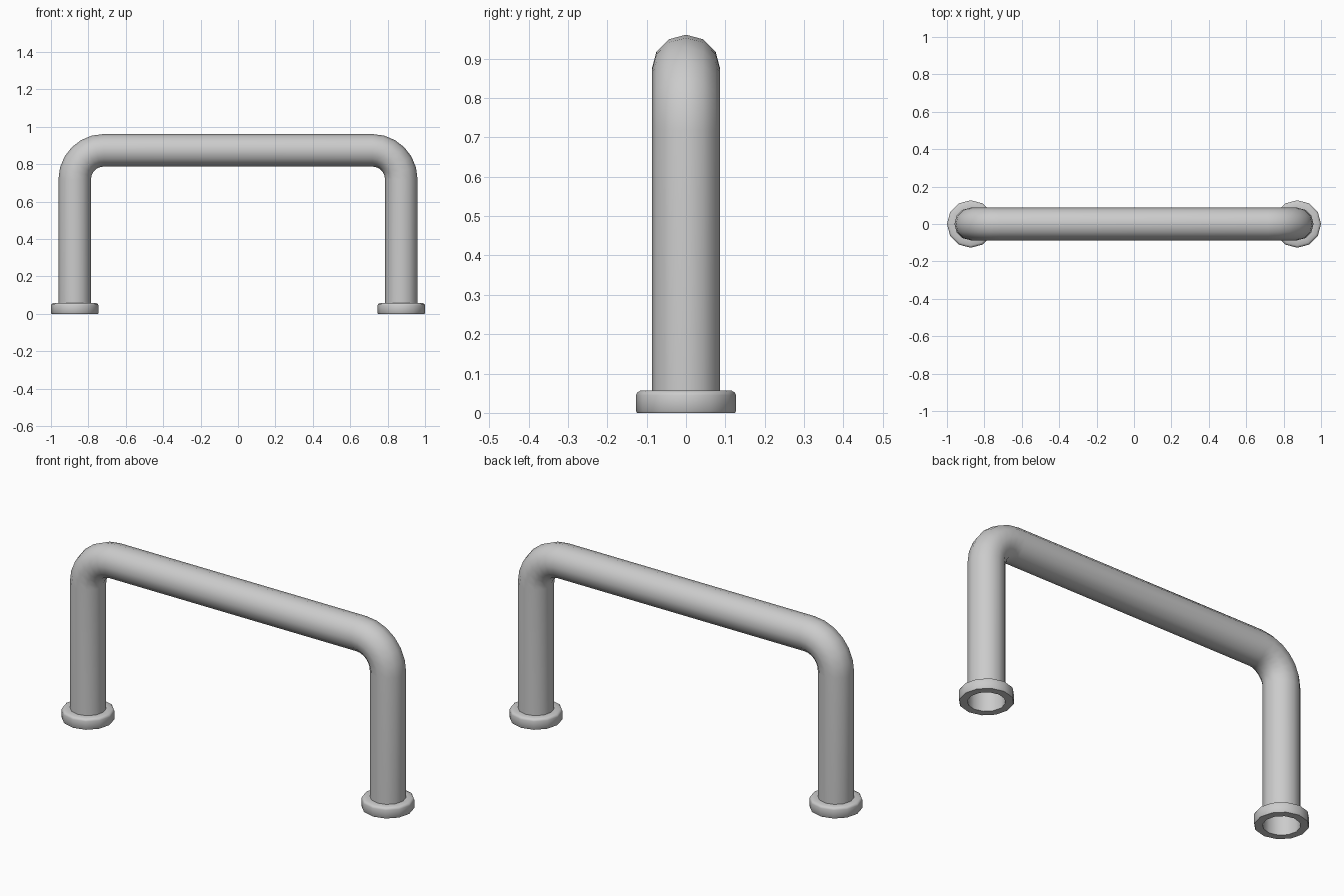
import bpy, bmesh
from math import sin, cos, pi

if "Cube" in bpy.data.objects:
    bpy.data.objects.remove(bpy.data.objects["Cube"])

SIDES = 12
TUBE_R, LEG_X, TOP_Z, BEND_R, BEND_STEPS = 0.087, 0.873, 0.874, 0.155, 6


def bridge_rings(name, rings, closed=False):
    """Skin a sequence of point rings into a smooth-shaded object."""
    bm = bmesh.new()
    loops = [[bm.verts.new(p) for p in ring] for ring in rings]
    pairs = list(zip(loops, loops[1:])) + ([(loops[-1], loops[0])] if closed else [])
    for a, b in pairs:
        for i in range(SIDES):
            j = (i + 1) % SIDES
            bm.faces.new((a[i], a[j], b[j], b[i]))
    bmesh.ops.recalc_face_normals(bm, faces=bm.faces)
    mesh = bpy.data.meshes.new(name)
    bm.to_mesh(mesh)
    bm.free()
    obj = bpy.data.objects.new(name, mesh)
    bpy.context.collection.objects.link(obj)
    bpy.ops.object.select_all(action='DESELECT')
    obj.select_set(True)
    bpy.context.view_layer.objects.active = obj
    bpy.ops.object.shade_smooth_by_angle(angle=pi / 4)
    return obj


# Handle: open hollow tube swept along a path; each station is x, z, tangent angle
half = [(-LEG_X, 0.0, pi / 2)]
for k in range(BEND_STEPS + 1):
    t = pi / 2 * k / BEND_STEPS
    half.append((-LEG_X + BEND_R * (1 - cos(t)),
                 TOP_Z - BEND_R * (1 - sin(t)), pi / 2 - t))
path = half + [(-x, z, -a) for x, z, a in reversed(half)]
rings = []
for x, z, a in path:
    rings.append([(x - sin(a) * TUBE_R * cos(2 * pi * i / SIDES),
                   TUBE_R * sin(2 * pi * i / SIDES),
                   z + cos(a) * TUBE_R * cos(2 * pi * i / SIDES))
                  for i in range(SIDES)])
bridge_rings("handle_tube", rings)

# Mounting collars: beveled rings around both feet
profile = [(0.087, 0.0), (0.124, 0.0), (0.127, 0.004), (0.127, 0.045),
           (0.124, 0.052), (0.115, 0.057), (0.087, 0.057)]
for side, x in (("left", -LEG_X), ("right", LEG_X)):
    bridge_rings(side + "_collar",
                 [[(x + r * cos(2 * pi * i / SIDES), r * sin(2 * pi * i / SIDES), z)
                   for i in range(SIDES)] for r, z in profile])
